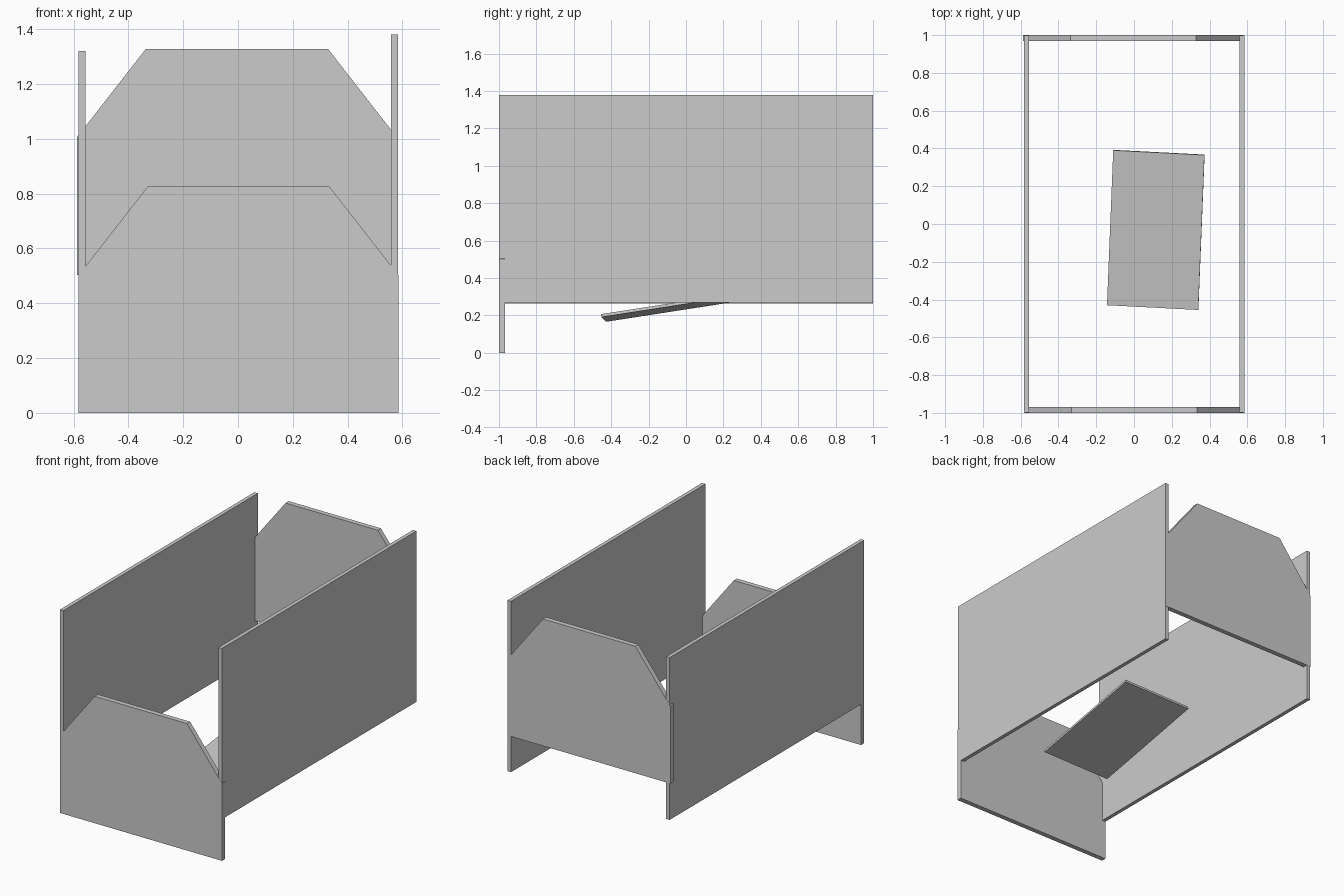
import bpy
import bmesh
from mathutils import Vector

if "Cube" in bpy.data.objects:
    bpy.data.objects.remove(bpy.data.objects["Cube"])

grey = bpy.data.materials.new("plain grey")
grey.diffuse_color = (0.6, 0.6, 0.6, 1)
grey.use_nodes = True
grey.node_tree.nodes["Principled BSDF"].inputs["Base Color"].default_value = grey.diffuse_color


def slab(name, outline, offset):
    """Flat board: an outline extruded along an offset vector."""
    bm = bmesh.new()
    face = bm.faces.new([bm.verts.new(p) for p in outline])
    ext = bmesh.ops.extrude_face_region(bm, geom=[face])
    moved = [g for g in ext["geom"] if isinstance(g, bmesh.types.BMVert)]
    bmesh.ops.translate(bm, verts=moved, vec=offset)
    bmesh.ops.recalc_face_normals(bm, faces=bm.faces)
    mesh = bpy.data.meshes.new(name)
    bm.to_mesh(mesh)
    bm.free()
    mesh.materials.append(grey)
    obj = bpy.data.objects.new(name, mesh)
    bpy.context.collection.objects.link(obj)
    return obj


def end_board(name, cx, y, z):
    """Upright end board with sloped top corners."""
    profile = [(-0.583, 0), (0.583, 0), (0.583, 0.503), (0.332, 0.825),
               (-0.332, 0.825), (-0.583, 0.503)]
    slab(name, [(cx + px, y, z + pz) for px, pz in profile], (0, 0.032, 0))


def side_board(name, x, z0, z1):
    """Long rectangular side wall."""
    y = 0.999
    slab(name, [(x, -y, z0), (x, y, z0), (x, y, z1), (x, -y, z1)], (0.025, 0, 0))


# End boards
end_board("front_board", 0.002, -1.0, 0.0)
end_board("back_board", -0.004, 0.968, 0.503)

# Side boards
side_board("left_side", -0.582, 0.265, 1.32)
side_board("right_side", 0.559, 0.27, 1.38)

# Loose tilted panel between the sides
corner = Vector((-0.143, -0.43, 0.182))
across = Vector((0.483, -0.025, 0.025))
along = Vector((0.033, 0.82, 0.127))
normal = across.cross(along).normalized()
slab("tilted_panel", [corner, corner + across, corner + across + along,
                      corner + along], normal * -0.016)
